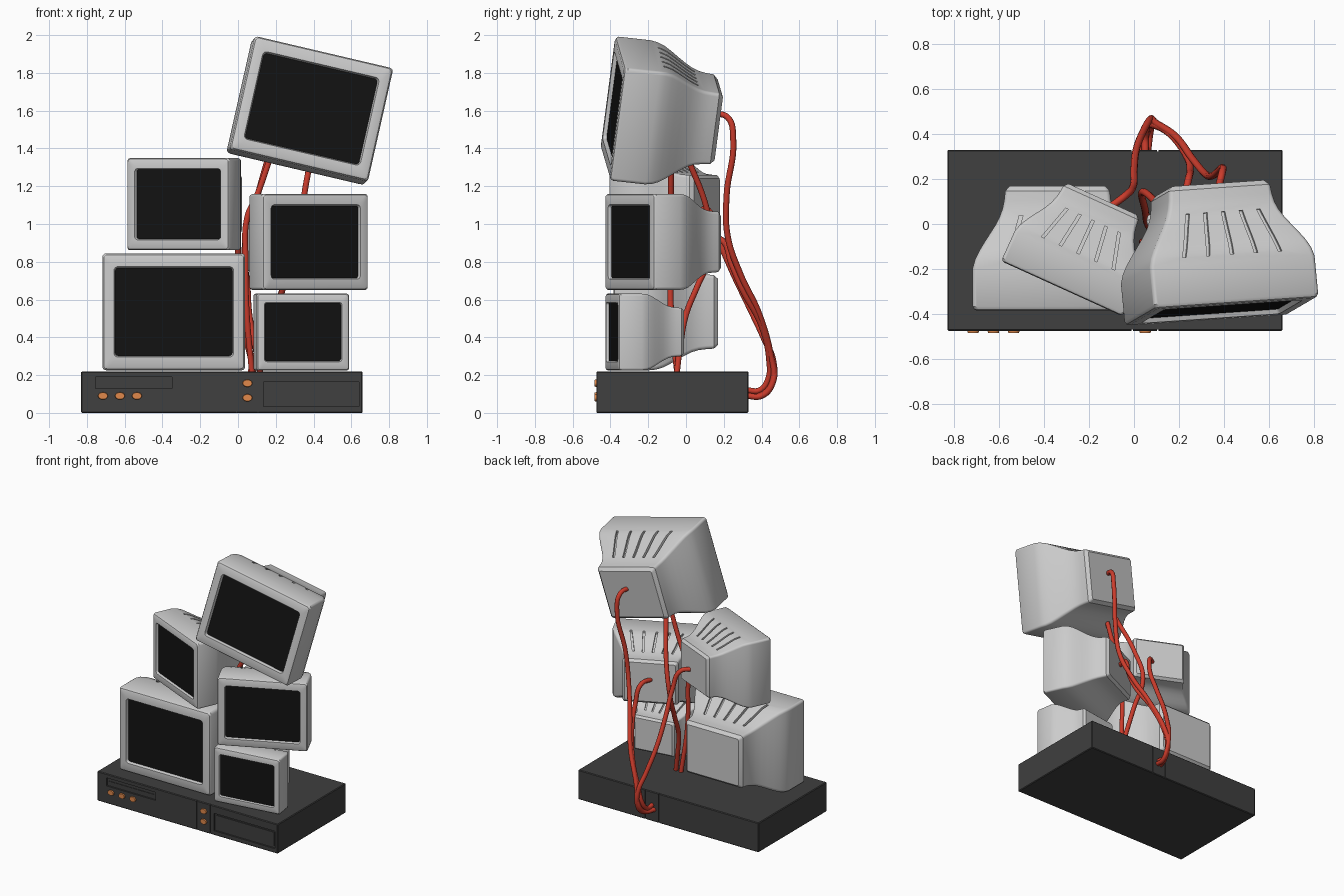
import bpy, bmesh, math
from mathutils import Matrix, Vector

if "Cube" in bpy.data.objects:
    bpy.data.objects.remove(bpy.data.objects["Cube"])


def material(name, col):
    m = bpy.data.materials.new(name)
    m.diffuse_color = (*col, 1)
    m.use_nodes = True
    m.node_tree.nodes["Principled BSDF"].inputs["Base Color"].default_value = m.diffuse_color
    return m


DARK = material("dark_plastic", (0.05, 0.05, 0.05))
BLACK = material("black_glass", (0.006, 0.006, 0.006))
ORANGE = material("orange", (0.75, 0.25, 0.07))
RED = material("red_rubber", (0.6, 0.045, 0.025))


def add(name, data, mat=None):
    ob = bpy.data.objects.new(name, data)
    bpy.context.collection.objects.link(ob)
    if mat:
        data.materials.append(mat)
    return ob


def from_bm(name, bm, mat=None):
    bmesh.ops.recalc_face_normals(bm, faces=bm.faces)
    me = bpy.data.meshes.new(name)
    bm.to_mesh(me)
    bm.free()
    return add(name, me, mat)


def smooth(ob, deg=30):
    bpy.ops.object.select_all(action='DESELECT')
    ob.select_set(True)
    bpy.context.view_layer.objects.active = ob
    bpy.ops.object.shade_smooth_by_angle(angle=math.radians(deg))


def cut(ob, cutter):
    # bake a boolean difference and discard the cutter
    mod = ob.modifiers.new("cut", 'BOOLEAN')
    mod.object = cutter
    mod.solver = 'EXACT'
    bpy.context.view_layer.update()
    me = bpy.data.meshes.new_from_object(ob.evaluated_get(bpy.context.evaluated_depsgraph_get()))
    ob.modifiers.clear()
    ob.data = me
    bpy.data.objects.remove(cutter)


def box(bm, x0, x1, y0, y1, z0, z1):
    size = Matrix.Diagonal((x1 - x0, y1 - y0, z1 - z0, 1))
    mid = Matrix.Translation(((x0 + x1) / 2, (y0 + y1) / 2, (z0 + z1) / 2))
    return bmesh.ops.create_cube(bm, size=1, matrix=mid @ size)


def loft(bm, rings):
    loops = [[bm.verts.new(p) for p in r] for r in rings]
    for a, b in zip(loops, loops[1:]):
        n = len(a)
        for i in range(n):
            bm.faces.new((a[i], a[(i + 1) % n], b[(i + 1) % n], b[i]))
    bm.faces.new(loops[0])
    bm.faces.new(loops[-1])


def round_rect(y, hw, hh, r, seg=4):
    pts = []
    for k, (sx, sz) in enumerate(((1, 1), (-1, 1), (-1, -1), (1, -1))):
        for i in range(seg + 1):
            a = math.pi / 2 * (k + i / seg)
            pts.append((sx * (hw - r) + r * math.cos(a), y, sz * (hh - r) + r * math.sin(a)))
    return pts


# monitor shell, unit width: (depth, half width, half height, corner radius)
BODY = [(0.25, 0.5, 0.41, 0.025), (0.30, 0.486, 0.405, 0.025), (0.35, 0.462, 0.39, 0.025),
        (0.40, 0.432, 0.364, 0.025), (0.45, 0.40, 0.335, 0.025), (0.50, 0.368, 0.307, 0.025),
        (0.55, 0.342, 0.283, 0.025), (0.60, 0.324, 0.268, 0.025), (0.65, 0.314, 0.262, 0.025),
        (0.705, 0.308, 0.258, 0.025), (0.735, 0.28, 0.23, 0.015)]
FRONT = [(0.035, 0.408, 0.306, 0.02), (0.0, 0.42, 0.318, 0.03), (0.0, 0.475, 0.385, 0.025),
         (0.007, 0.49, 0.40, 0.025), (0.025, 0.5, 0.41, 0.025)]


def top_height(y):
    for a, b in zip(BODY, BODY[1:]):
        if a[0] <= y <= b[0]:
            return a[2] + (b[2] - a[2]) * (y - a[0]) / (b[0] - a[0])


bm = bmesh.new()
loft(bm, [round_rect(*s) for s in FRONT + BODY])
shell = from_bm("monitor_shell", bm)

# fanned vent slots that follow the sloping top
bm = bmesh.new()
for k in range(-2, 3):
    rings = []
    for i in range(9):
        t = i / 8
        y = 0.29 + 0.27 * t
        x, z = k * (0.145 - 0.038 * t), top_height(y)
        rings.append([(x + dx, y, z + dz) for dx, dz in
                      ((-0.011, -0.025), (0.011, -0.025), (0.011, 0.05), (-0.011, 0.05))])
    loft(bm, rings)
cut(shell, from_bm("vent_cutter", bm))
smooth(shell)

# glass
bm = bmesh.new()
loft(bm, [round_rect(0.04, 0.412, 0.31, 0.02), round_rect(0.027, 0.411, 0.309, 0.02)])
glass = from_bm("monitor_screen", bm, BLACK)


def frame(x_axis, z_axis):
    x = Vector(x_axis).normalized()
    y = Vector(z_axis).cross(x).normalized()
    return Matrix((x, y, x.cross(y))).transposed().to_4x4()


def turn(deg):
    return Matrix.Rotation(math.radians(deg), 4, 'Z')


# five monitors: front centre, width, orientation
MONITORS = [("lower_left", (-0.34, -0.385, 0.535), 0.755, turn(0)),
            ("upper_left", (-0.32, -0.288, 1.105), 0.595, turn(-24.4)),
            ("middle_right", (0.412, -0.302, 0.905), 0.62, turn(25)),
            ("lower_right", (0.345, -0.392, 0.428), 0.495, turn(8.5)),
            ("top", (0.39, -0.39, 1.612), 0.755, frame((0.725, 0.05, -0.17), (0.145, 0.08, 0.6)))]
for name, pos, width, rot in MONITORS:
    for src, part in ((shell, "shell"), (glass, "screen")):
        ob = add(f"{name}_monitor_{part}", src.data)
        ob.matrix_world = Matrix.Translation(pos) @ rot @ Matrix.Scale(width, 4)
for ob in (shell, glass):
    bpy.data.objects.remove(ob)

# base unit with recesses and panel seams
bm = bmesh.new()
box(bm, -0.83, 0.66, -0.475, 0.33, 0, 0.22)
bmesh.ops.bevel(bm, geom=bm.edges[:], offset=0.005, segments=1, affect='EDGES')
base = from_bm("player_base", bm, DARK)
bm = bmesh.new()
box(bm, -0.755, -0.35, -0.6, -0.463, 0.13, 0.19)
box(bm, 0.135, 0.64, -0.6, -0.463, 0.033, 0.163)
for x in (-0.008, 0.105):
    box(bm, x - 0.003, x + 0.003, -0.6, -0.468, -0.1, 0.3)
    box(bm, x - 0.003, x + 0.003, 0.323, 0.5, -0.1, 0.3)
cut(base, from_bm("base_cutter", bm))

# panels sitting inside the recesses
bm = bmesh.new()
box(bm, 0.15, 0.625, -0.469, -0.45, 0.045, 0.15)
box(bm, -0.745, -0.36, -0.467, -0.45, 0.138, 0.166)
from_bm("recess_panels", bm, DARK)

# oval buttons
for i, (x, z) in enumerate([(-0.715, 0.09), (-0.625, 0.09), (-0.535, 0.09), (0.05, 0.157), (0.05, 0.08)]):
    bm = bmesh.new()
    bmesh.ops.create_cone(bm, cap_ends=True, segments=24, radius1=1, radius2=0.85, depth=1,
                          matrix=Matrix.Translation((x, -0.475, z)) @ Matrix.Diagonal((0.028, 0.018, 0.021, 1))
                          @ Matrix.Rotation(math.pi / 2, 4, 'X'))
    smooth(from_bm(f"button_{i + 1}", bm, ORANGE))

# cables; three share the loop into the rear of the base
CABLES = {
    "top_rear_cable": [(0.37, 0.14, 1.585), (0.39, 0.22, 1.565), (0.395, 0.25, 1.45), (0.35, 0.215, 1.15),
                       (0.32, 0.22, 0.94), (0.26, 0.29, 0.73), (0.19, 0.385, 0.53), (0.095, 0.45, 0.3),
                       (0.075, 0.462, 0.18), (0.06, 0.41, 0.1), (0.03, 0.32, 0.09)],
    "middle_rear_cable": [(0.22, 0.10, 0.925), (0.24, 0.19, 0.915), (0.25, 0.24, 0.79), (0.235, 0.30, 0.65),
                          (0.16, 0.40, 0.46), (0.085, 0.44, 0.28), (0.06, 0.435, 0.18), (0.05, 0.39, 0.12),
                          (0.05, 0.32, 0.12)],
    "left_rear_cable": [(-0.10, 0.08, 1.08), (-0.04, 0.125, 1.065), (-0.005, 0.165, 0.94), (0.0, 0.24, 0.76),
                        (0.01, 0.33, 0.57), (0.04, 0.41, 0.4), (0.07, 0.463, 0.27), (0.08, 0.455, 0.15),
                        (0.07, 0.40, 0.09), (0.06, 0.32, 0.09)],
    "inner_front_cable": [(0.18, -0.08, 1.38), (0.10, -0.08, 1.15), (0.05, -0.08, 1.04), (0.04, -0.08, 0.8),
                          (0.045, -0.08, 0.55), (0.075, -0.045, 0.2)],
    "inner_back_cable": [(0.165, 0.0, 1.37), (0.085, 0.11, 1.08), (0.035, 0.14, 0.87), (0.05, 0.06, 0.67),
                         (0.06, 0.0, 0.52), (0.09, -0.03, 0.36), (0.12, -0.05, 0.2)]}
for name, pts in CABLES.items():
    cu = bpy.data.curves.new(name, 'CURVE')
    cu.dimensions = '3D'
    cu.bevel_depth = 0.016
    cu.bevel_resolution = 3
    cu.resolution_u = 8
    cu.use_fill_caps = True
    sp = cu.splines.new('BEZIER')
    sp.bezier_points.add(len(pts) - 1)
    for bp, p in zip(sp.bezier_points, pts):
        bp.co = p
        bp.handle_left_type = bp.handle_right_type = 'AUTO'
    add(name, cu, RED)
